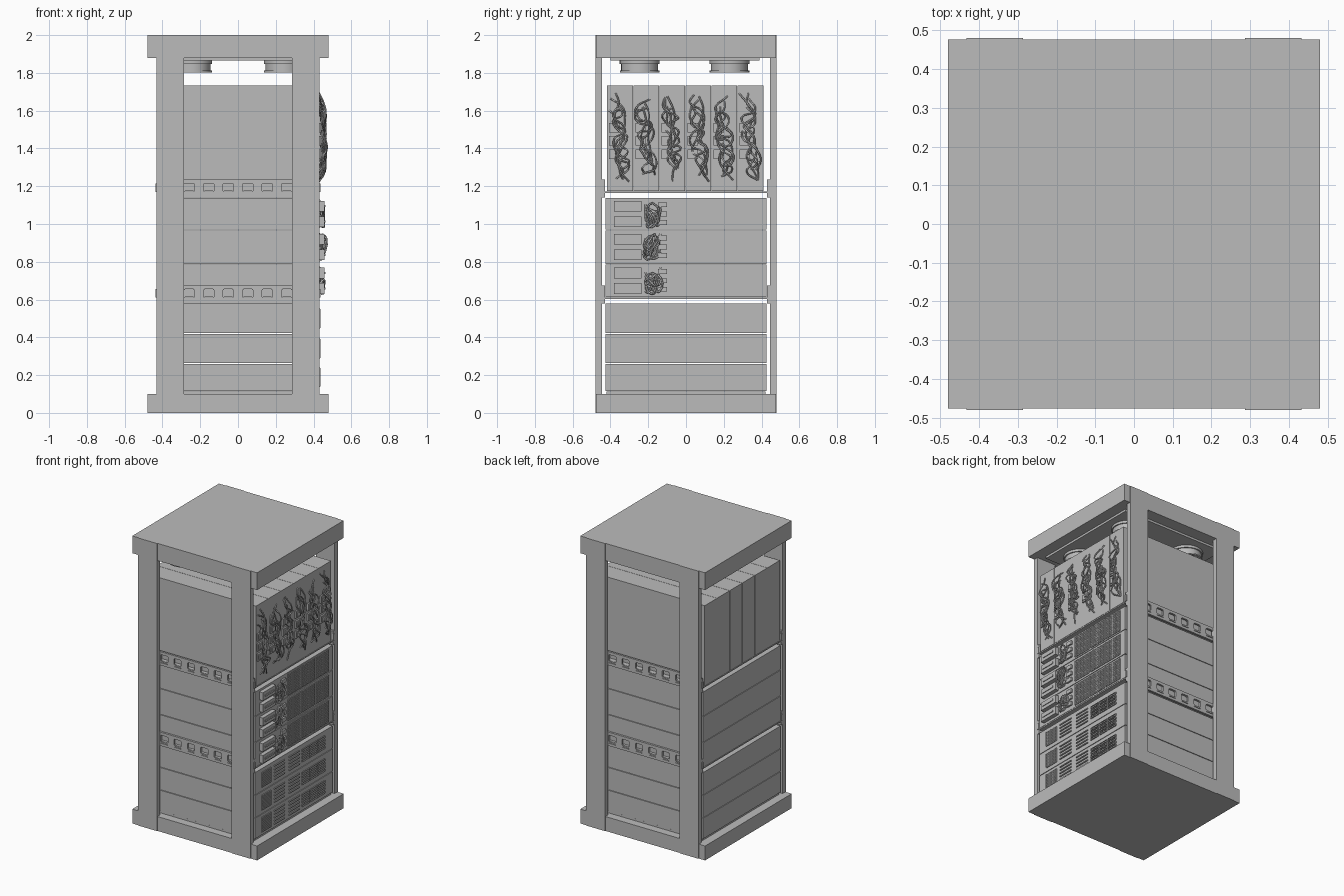
import bpy, bmesh, math, random
from mathutils import Matrix, Vector

random.seed(7)
if "Cube" in bpy.data.objects:
    bpy.data.objects.remove(bpy.data.objects["Cube"], do_unlink=True)

grey = bpy.data.materials.new("cabinet grey")
grey.use_nodes = True
grey.diffuse_color = (0.5, 0.5, 0.5, 1)
grey.node_tree.nodes["Principled BSDF"].inputs["Base Color"].default_value = (0.5, 0.5, 0.5, 1)


def box(bm, x, y, z):
    """Add a box given its (min, max) range on each axis."""
    mid = Vector([(r[0] + r[1]) / 2 for r in (x, y, z)])
    size = [r[1] - r[0] for r in (x, y, z)]
    bmesh.ops.create_cube(bm, size=1, matrix=Matrix.Translation(mid) @ Matrix.Diagonal((*size, 1)))


def span(centre, width):
    return (centre - width / 2, centre + width / 2)


def finish(bm, name):
    mesh = bpy.data.meshes.new(name)
    bm.to_mesh(mesh)
    bm.free()
    mesh.materials.append(grey)
    obj = bpy.data.objects.new(name, mesh)
    bpy.context.collection.objects.link(obj)
    return obj


def cables(name, paths, radius):
    """Smooth round wires through lists of points."""
    curve = bpy.data.curves.new(name, "CURVE")
    curve.dimensions = "3D"
    curve.bevel_depth = radius
    curve.bevel_resolution = 1
    curve.resolution_u = 4
    curve.use_fill_caps = True
    for path in paths:
        spline = curve.splines.new("BEZIER")
        spline.bezier_points.add(len(path) - 1)
        for point, co in zip(spline.bezier_points, path):
            point.co = co
            point.handle_left_type = point.handle_right_type = "AUTO"
    curve.materials.append(grey)
    bpy.context.collection.objects.link(bpy.data.objects.new(name, curve))


def grille(bm, y, z, count):
    """Raised crossing bars on the equipment face."""
    for i in range(count):
        t = i / (count - 1)
        yc, zc = y[0] + t * (y[1] - y[0]), z[0] + t * (z[1] - z[0])
        box(bm, (FACE - 0.002, FACE + 0.006), span(yc, 0.005), z)
        box(bm, (FACE - 0.002, FACE + 0.005), y, span(zc, 0.005))


def slot_frame(bm, y, z):
    """A hollow raised rectangle."""
    depth, w = (FACE - 0.002, FACE + 0.006), 0.004
    for edge in z:
        box(bm, depth, y, span(edge, w))
    for edge in y:
        box(bm, depth, span(edge, w), z)


FACE = 0.43
BODY = (-FACE, FACE)
DEPTH = (-0.425, 0.425)

# Base, roof and corner posts
bm = bmesh.new()
box(bm, (-0.48, 0.48), (-0.476, 0.476), (0, 0.1))
box(bm, (-0.42, 0.42), (-0.42, 0.42), (0.1, 0.114))
finish(bm, "base")
bm = bmesh.new()
box(bm, (-0.48, 0.48), (-0.476, 0.476), (1.88, 2))
box(bm, (-0.4, 0.4), (-0.4, 0.39), (1.865, 1.88))
finish(bm, "roof")
for side, sx in (("left", 1), ("right", -1)):
    for end, sy in (("front", -1), ("back", 1)):
        bm = bmesh.new()
        box(bm, sorted((0.287 * sx, 0.432 * sx)), sorted((0.445 * sy, 0.48 * sy)), (0, 2))
        finish(bm, f"{end}_{side}_post")

# Shelves with punched lips front and back
for name, z in (("lower_shelf", 0.58), ("upper_shelf", 1.14)):
    bm = bmesh.new()
    box(bm, BODY, (-0.44, 0.44), (z + 0.024, z + 0.032))
    for sy in (-1, 1):
        lip = sorted((0.43 * sy, 0.444 * sy))
        box(bm, BODY, lip, (z, z + 0.03))
        box(bm, BODY, lip, (z + 0.075, z + 0.095))
        pitch, hole = 0.103, 0.056
        for i in range(9):
            x = (i - 4) * pitch
            box(bm, span(x, pitch - hole), lip, (z + 0.03, z + 0.075))
        for i in range(8):
            x = (i - 3.5) * pitch
            box(bm, span(x, 0.05), sorted((0.43 * sy, 0.449 * sy)), span(z + 0.019, 0.005))
            # Clipped corners of each hole
            for cx in (-1, 1):
                for cz in (z + 0.03, z + 0.075):
                    box(bm, span(x + cx * 0.026, 0.006), lip, span(cz, 0.008))
    finish(bm, name)

# Plain equipment bodies, with narrow seams between neighbours
SEAM = 0.002
lower_edges = [0.115, 0.262, 0.42, 0.58]
middle_edges = [0.612, 0.787, 0.968, 1.14]
for group, edges in (("lower_unit", lower_edges), ("middle_unit", middle_edges)):
    for i in range(3):
        bm = bmesh.new()
        box(bm, BODY, DEPTH, (edges[i] + SEAM, edges[i + 1] - SEAM))
        finish(bm, f"{group}_{i + 1}")

# Lower unit ventilation
for i in range(3):
    zc = (lower_edges[i] + lower_edges[i + 1]) / 2
    bm = bmesh.new()
    grille(bm, (-0.355, -0.255), span(zc, 0.1), 10)
    for yc in (-0.163, 0):
        for k in range(5):
            box(bm, (FACE - 0.002, FACE + 0.007), span(yc, 0.113), span(zc + (k - 2) * 0.023, 0.007))
    for yc in (0.125, 0.212, 0.298):
        for k in range(4):
            slot_frame(bm, span(yc, 0.074), span(zc + (k - 1.5) * 0.024, 0.014))
    finish(bm, f"lower_vents_{i + 1}")

# Middle unit power packs, ports, mesh vents and short leads
for i in range(3):
    zc = (middle_edges[i] + middle_edges[i + 1]) / 2
    bm = bmesh.new()
    for dz in (-0.041, 0.041):
        box(bm, (FACE - 0.01, FACE + 0.028), span(-0.308, 0.145), span(zc + dz, 0.056))
        box(bm, (FACE, FACE + 0.033), span(-0.308, 0.1), span(zc + dz, 0.012))
    finish(bm, f"power_packs_{i + 1}")
    bm = bmesh.new()
    for dz in (-0.045, 0, 0.048):
        box(bm, (FACE - 0.01, FACE + 0.012), span(-0.124, 0.046), span(zc + dz, 0.026))
    finish(bm, f"ports_{i + 1}")
    bm = bmesh.new()
    for yc in (0, 0.152, 0.306):
        grille(bm, span(yc, 0.14), span(zc, 0.145), 13)
    finish(bm, f"mesh_vents_{i + 1}")
    leads = []
    for k in range(5):
        path = [(FACE, -0.215, zc + random.uniform(-0.07, 0.05))]
        path += [(FACE + random.uniform(0.008, 0.024), random.uniform(-0.215, -0.14),
                  zc + random.uniform(-0.075, 0.07)) for _ in range(4)]
        path.append((FACE, -0.135, zc + random.choice((-0.045, 0, 0.048, 0.07))))
        leads.append(path)
    cables(f"short_leads_{i + 1}", leads, 0.005)

# Upright modules with sockets and tangled cables
WIDTH = 0.138
for i in range(6):
    yc = (i - 2.5) * WIDTH - 0.004
    bm = bmesh.new()
    box(bm, BODY, span(yc, WIDTH - SEAM), (1.174, 1.732))
    finish(bm, f"upright_module_{i + 1}")
    bm = bmesh.new()
    for z in (1.37, 1.44, 1.51):
        box(bm, (FACE - 0.01, FACE + 0.01), span(yc - 0.03, 0.055), span(z, 0.05))
        box(bm, (FACE, FACE + 0.015), span(yc - 0.03, 0.035), span(z, 0.03))
    finish(bm, f"sockets_{i + 1}")
    wires = []
    for k in range(5):
        top, bottom = random.uniform(1.6, 1.69), random.uniform(1.22, 1.32)
        steps = 8
        path = []
        for s in range(steps + 1):
            z = top + (bottom - top) * s / steps + random.uniform(-0.02, 0.02)
            bulge = 0.0 if s in (0, steps) else random.uniform(0.008, 0.036)
            drift = -0.02 + 0.04 * s / steps
            path.append((FACE + bulge, yc + drift + random.uniform(-0.042, 0.042), z))
        wires.append(path)
    cables(f"module_cables_{i + 1}", wires, 0.0045)

# Roof fans: housing ring, top flange, hub, guard rings and blades
def ring(bm, outer, inner, z0, z1, place):
    profile = [(inner, z0), (outer, z0), (outer, z1), (inner, z1)]
    verts = [bm.verts.new(place @ Vector((r, 0, z))) for r, z in profile]
    edges = [bm.edges.new((verts[k], verts[(k + 1) % 4])) for k in range(4)]
    centre = place @ Vector((0, 0, 0))
    bmesh.ops.spin(bm, geom=verts + edges, cent=centre, axis=(0, 0, 1),
                   angle=math.tau, steps=32, use_merge=True)


for number, (x, y) in enumerate([(x, y) for x in (-0.243, 0.243) for y in (-0.245, 0.23)], 1):
    place = Matrix.Translation((x, y, 0))
    bm = bmesh.new()
    ring(bm, 0.098, 0.088, 1.81, 1.868, place)
    ring(bm, 0.106, 0.088, 1.848, 1.868, place)
    ring(bm, 0.105, 0.09, 1.803, 1.812, place)
    ring(bm, 0.066, 0.06, 1.803, 1.808, place)
    bmesh.ops.create_cone(bm, cap_ends=True, segments=24, radius1=0.034, radius2=0.034, depth=0.06,
                          matrix=place @ Matrix.Translation((0, 0, 1.838)))
    for k in range(8):
        turn = place @ Matrix.Rotation(k * math.tau / 8, 4, "Z")
        tilt = Matrix.Translation((0.06, 0, 1.835)) @ Matrix.Rotation(0.6, 4, "X")
        bmesh.ops.create_cube(bm, size=1, matrix=turn @ tilt @ Matrix.Diagonal((0.055, 0.045, 0.004, 1)))
        if k % 2 == 0:
            guard = Matrix.Translation((0.06, 0, 1.806)) @ Matrix.Diagonal((0.07, 0.005, 0.005, 1))
            bmesh.ops.create_cube(bm, size=1, matrix=turn @ guard)
    bmesh.ops.recalc_face_normals(bm, faces=bm.faces)
    fan = finish(bm, f"roof_fan_{number}")
    bpy.ops.object.select_all(action="DESELECT")
    fan.select_set(True)
    bpy.context.view_layer.objects.active = fan
    bpy.ops.object.shade_smooth_by_angle()
